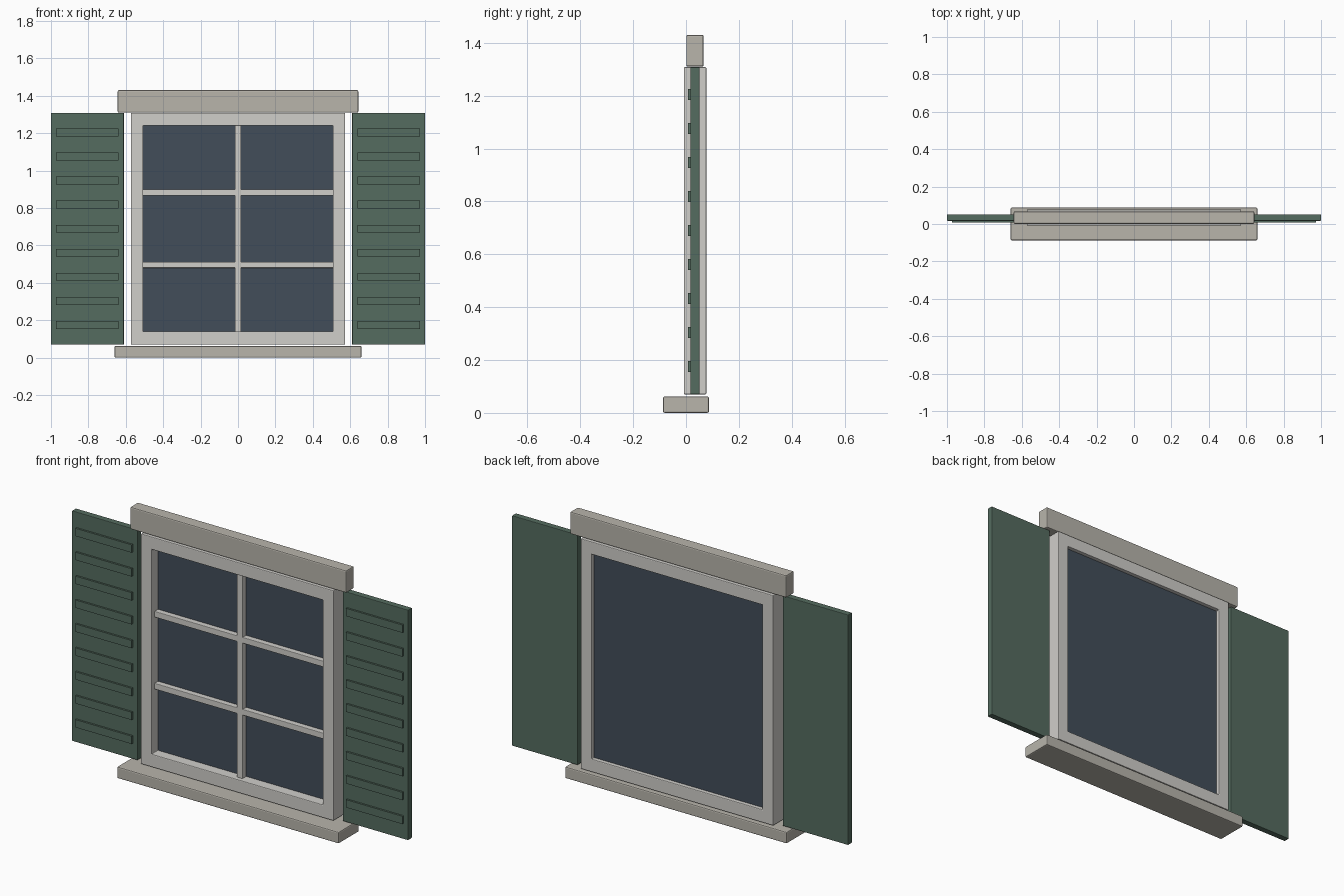
import bpy, bmesh

if "Cube" in bpy.data.objects:
    bpy.data.objects.remove(bpy.data.objects["Cube"])


def material(name, rgb):
    m = bpy.data.materials.new(name)
    m.diffuse_color = (*rgb, 1)
    m.use_nodes = True
    m.node_tree.nodes["Principled BSDF"].inputs["Base Color"].default_value = m.diffuse_color
    return m


STONE = material("stone", (0.48, 0.46, 0.41))
PAINT = material("white_paint", (0.63, 0.62, 0.59))
GLASS = material("dark_glass", (0.055, 0.075, 0.10))
GREEN = material("green_paint", (0.09, 0.15, 0.115))


def add_object(name, bm, mat, bevel=0.0):
    bmesh.ops.recalc_face_normals(bm, faces=bm.faces)
    me = bpy.data.meshes.new(name)
    bm.to_mesh(me)
    bm.free()
    me.materials.append(mat)
    ob = bpy.data.objects.new(name, me)
    bpy.context.collection.objects.link(ob)
    if bevel:
        mod = ob.modifiers.new("bevel", 'BEVEL')
        mod.width = bevel
        mod.segments = 2
    return ob


def box(name, x, y, z, mat, bevel=0.0):
    """Box from (min, max) ranges on each axis."""
    bm = bmesh.new()
    bmesh.ops.create_cube(bm, size=1)
    for v in bm.verts:
        v.co = [r[0] if c < 0 else r[1] for c, r in zip(v.co, (x, y, z))]
    return add_object(name, bm, mat, bevel)


def ring(name, outer, inner, y, mat, bevel):
    """Rectangular frame; outer and inner are (half width, bottom, top)."""
    bm = bmesh.new()
    loops = []
    for w, z0, z1 in (outer, inner):
        for yy in y:
            loops.append([bm.verts.new((px, yy, pz)) for px, pz in
                          ((-w, z0), (w, z0), (w, z1), (-w, z1))])
    of, ob, nf, nb = loops
    for a, b in ((of, nf), (nf, nb), (nb, ob), (ob, of)):
        for i in range(4):
            j = (i + 1) % 4
            bm.faces.new((a[i], a[j], b[j], b[i]))
    return add_object(name, bm, mat, bevel)


# Stone sill and lintel
box("sill", (-0.66, 0.66), (-0.087, 0.087), (0, 0.062), STONE, 0.006)
box("lintel", (-0.643, 0.643), (0.001, 0.067), (1.31, 1.43), STONE, 0.006)

# Window frame, glass and glazing bars
ring("window_frame", (0.573, 0.07, 1.308), (0.508, 0.14, 1.24),
     (-0.008, 0.077), PAINT, 0.004)
box("glass", (-0.512, 0.512), (0.046, 0.056), (0.136, 1.244), GLASS)
box("vertical_bar", (-0.017, 0.017), (0.014, 0.048), (0.138, 1.242), PAINT, 0.003)
for i, z in enumerate((0.496, 0.883)):
    box(f"horizontal_bar_{i + 1}", (-0.51, 0.51), (0.016, 0.048),
        (z - 0.016, z + 0.016), PAINT, 0.003)

# Shutters with raised slats on the front
for side, s in (("left", -1), ("right", 1)):
    span = lambda a, b: tuple(sorted((s * a, s * b)))
    box(f"{side}_shutter", span(0.61, 1.0), (0.017, 0.051), (0.07, 1.308), GREEN, 0.003)
    for i in range(9):
        z = 0.175 + i * 0.1286
        box(f"{side}_slat_{i + 1}", span(0.638, 0.973), (0.007, 0.02),
            (z - 0.021, z + 0.021), GREEN)
